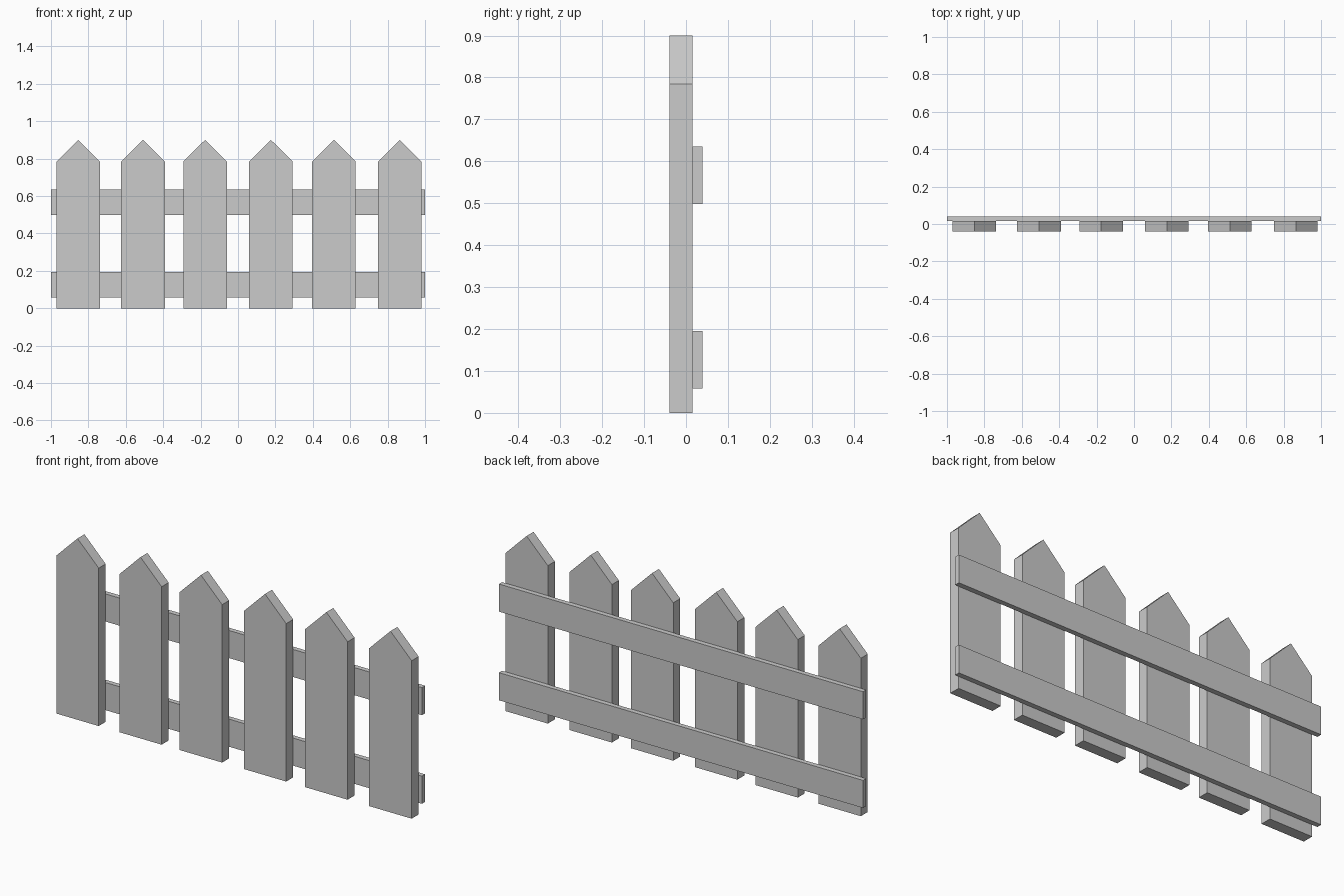
import bpy

if "Cube" in bpy.data.objects:
    bpy.data.objects.remove(bpy.data.objects["Cube"])


def extruded_profile(name, profile, y0, y1):
    """Extrude an (x, z) outline, counter-clockwise from the front, from y0 to y1."""
    n = len(profile)
    verts = [(x, y, z) for y in (y0, y1) for x, z in profile]
    faces = [tuple(range(n)), tuple(reversed(range(n, 2 * n)))]
    faces += [(i, i + n, (i + 1) % n + n, (i + 1) % n) for i in range(n)]
    mesh = bpy.data.meshes.new(name)
    mesh.from_pydata(verts, [], faces)
    obj = bpy.data.objects.new(name, mesh)
    bpy.context.collection.objects.link(obj)
    return obj


# Pointed pickets, slightly unevenly spaced
half, shoulder, peak = 0.1165, 0.784, 0.90
front, joint, back = -0.0395, 0.015, 0.0395
for i, x in enumerate((-0.854, -0.508, -0.176, 0.176, 0.513, 0.865)):
    outline = [(x - half, 0), (x + half, 0), (x + half, shoulder),
               (x, peak), (x - half, shoulder)]
    extruded_profile(f"picket_{i + 1}", outline, front, joint)

# Horizontal rails behind the pickets
for name, z0, z1 in (("lower_rail", 0.058, 0.195), ("upper_rail", 0.498, 0.635)):
    extruded_profile(name, [(-1, z0), (1, z0), (1, z1), (-1, z1)], joint, back)
